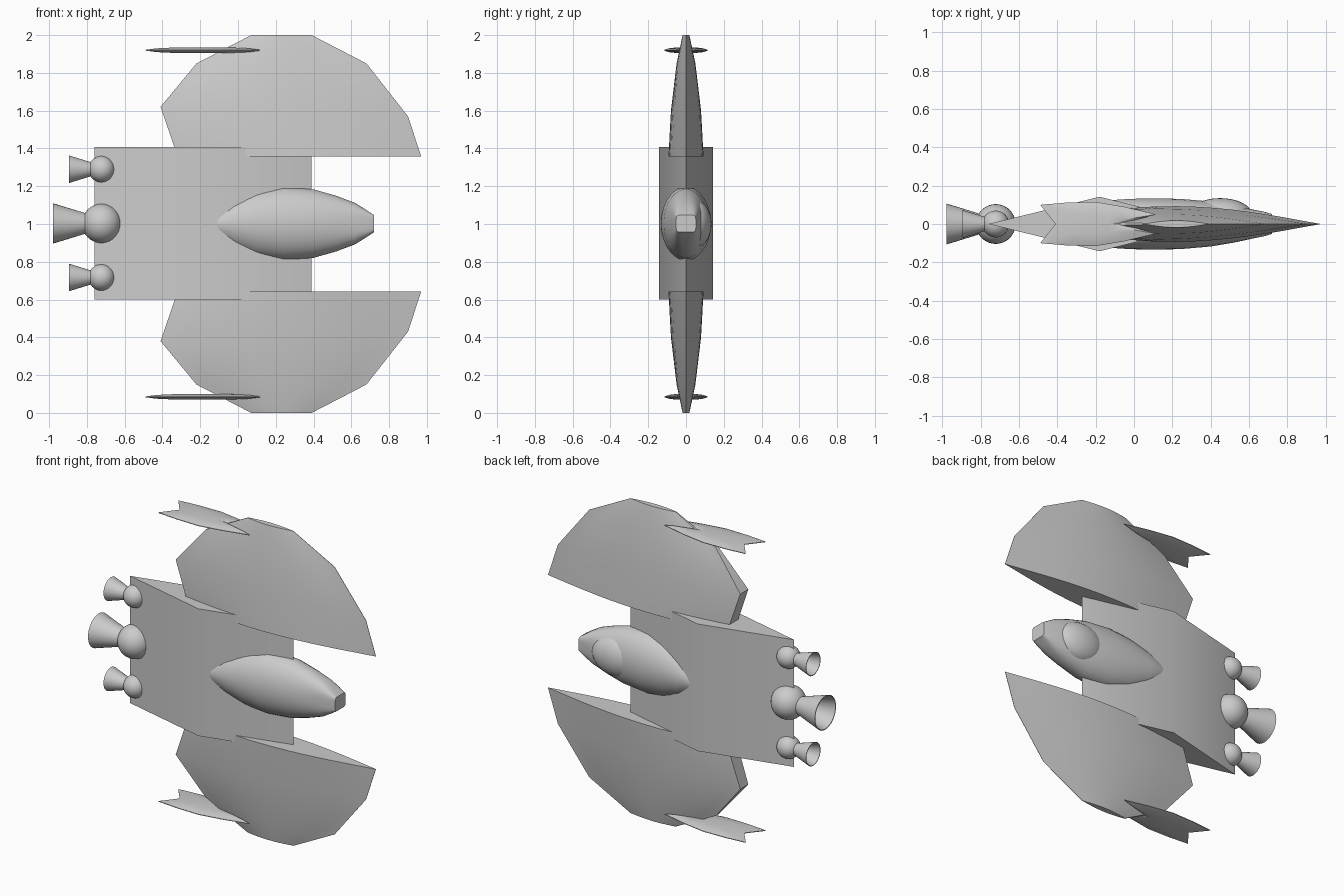
import bpy, bmesh, math
from mathutils import Matrix, Vector

if "Cube" in bpy.data.objects:
    bpy.data.objects.remove(bpy.data.objects["Cube"], do_unlink=True)

hull = bpy.data.materials.new("hull_grey")
hull.use_nodes = True
GREY = (0.6, 0.6, 0.6, 1)
hull.diffuse_color = GREY
hull.node_tree.nodes["Principled BSDF"].inputs["Base Color"].default_value = GREY


def finish(name, bm, angle=30):
    """Turn a bmesh into a shaded object."""
    bmesh.ops.recalc_face_normals(bm, faces=bm.faces)
    mesh = bpy.data.meshes.new(name)
    bm.to_mesh(mesh)
    bm.free()
    obj = bpy.data.objects.new(name, mesh)
    bpy.context.collection.objects.link(obj)
    mesh.materials.append(hull)
    bpy.ops.object.select_all(action='DESELECT')
    obj.select_set(True)
    bpy.context.view_layer.objects.active = obj
    bpy.ops.object.shade_smooth_by_angle(angle=math.radians(angle))
    return obj


def loft(name, rings, angle=30, caps=True):
    """Skin a list of equal closed rings."""
    bm = bmesh.new()
    rows = [[bm.verts.new(p) for p in ring] for ring in rings]
    for a, b in zip(rows, rows[1:]):
        for i in range(len(a)):
            j = (i + 1) % len(a)
            bm.faces.new((a[i], a[j], b[j], b[i]))
    if caps:
        bm.faces.new(rows[0])
        bm.faces.new(rows[-1])
    return finish(name, bm, angle)


def ellipsoid(name, centre, radii):
    bm = bmesh.new()
    bmesh.ops.create_uvsphere(bm, u_segments=32, v_segments=16, radius=1)
    bm.transform(Matrix.Translation(centre) @ Matrix.Diagonal((*radii, 1)))
    return finish(name, bm, 40)


# Diamond-section central hull
diamond = [(-0.76, 0), (-0.18, -0.142), (0.39, 0), (-0.18, 0.142)]
loft("central_hull", [[(x, y, z) for x, y in diamond] for z in (0.6, 1.408)])


# Wings: lens sections with a blunt rear edge, stacked from root to tip
def wing_ring(x0, z0, x1, z1, thick, blunt, sign, steps=14):
    start = math.asin(blunt / thick) / math.pi
    side = []
    for i in range(steps + 1):
        t = i / steps
        y = thick * math.sin(math.pi * (start + (1 - start) * t))
        side.append((x0 + (x1 - x0) * t, max(y, 0.001), 1 + sign * (z0 + (z1 - z0) * t)))
    return side + [(x, -y, z) for x, y, z in reversed(side)]


# rear x, rear height, front x, front height, half thickness, half rear edge
wing_rows = [(-0.32, 0.358, 0.97, 0.358, 0.093, 0.045),
             (-0.41, 0.62, 0.90, 0.57, 0.08, 0.04),
             (-0.22, 0.85, 0.68, 0.85, 0.05, 0.012),
             (0.07, 1.0, 0.39, 1.0, 0.018, 0.003)]
for label, sign in (("upper", 1), ("lower", -1)):
    loft(label + "_wing", [wing_ring(*row, sign) for row in wing_rows])

# Swallow-tailed fins near the wing tips
half = [(-0.49, 0.10), (-0.35, 0.112), (-0.2, 0.115), (-0.05, 0.09), (0.117, 0.05)]
outline = [(-0.41, 0)] + half + [(-0.07, 0)] + [(x, -y) for x, y in reversed(half)]
for label, z in (("upper", 1.92), ("lower", 0.085)):
    rings = []
    for scale, rise in ((0.45, -0.015), (0.8, -0.010), (1, -0.002),
                        (1, 0.002), (0.8, 0.010), (0.45, 0.015)):
        rings.append([(-0.19 + (x + 0.19) * scale, y * scale, z + rise) for x, y in outline])
    loft(label + "_fin", rings)

# Cockpit pod: rounded sections along x, ending in a small square nose
# x, half width, half height, squareness exponent
pod_rows = [(-0.2, 0.10, 0.02, 1), (-0.12, 0.125, 0.10, 1), (-0.02, 0.132, 0.145, 1),
            (0.1, 0.134, 0.18, 1), (0.24, 0.132, 0.195, 1), (0.4, 0.118, 0.182, 1),
            (0.52, 0.098, 0.148, 0.9), (0.62, 0.076, 0.11, 0.7),
            (0.68, 0.064, 0.072, 0.5), (0.72, 0.052, 0.045, 0.3)]


def rounded(angle, power):
    c, s = math.cos(angle), math.sin(angle)
    return math.copysign(abs(c) ** power, c), math.copysign(abs(s) ** power, s)


pod = []
for x, w, h, power in pod_rows:
    pts = [rounded(math.tau * (i + 0.5) / 32, power) for i in range(32)]
    pod.append([(x, w * c, 1.002 + h * s) for c, s in pts])
loft("cockpit_pod", pod, 35)
ellipsoid("canopy", Vector((0.45, 0.05, 1.0)), (0.165, 0.085, 0.125))


# Engines: ball housing with an open flared nozzle
def engine(name, z, ball, throat_x, throat, mouth_x, mouth):
    ellipsoid(name + "_ball", Vector((-0.722, 0, z)), (ball, ball, ball))
    rings = []
    for x, r in ((throat_x, throat), (mouth_x, mouth),
                 (mouth_x, mouth * 0.95), (throat_x, throat * 0.85)):
        rings.append([(x, r * math.cos(a), z + r * math.sin(a))
                      for a in (math.tau * i / 32 for i in range(32))])
    loft(name + "_nozzle", rings, 30, caps=False)


engine("main_engine", 1.003, 0.104, -0.80, 0.052, -0.98, 0.107)
engine("upper_engine", 1.29, 0.07, -0.765, 0.033, -0.895, 0.073)
engine("lower_engine", 0.717, 0.07, -0.765, 0.033, -0.895, 0.073)
